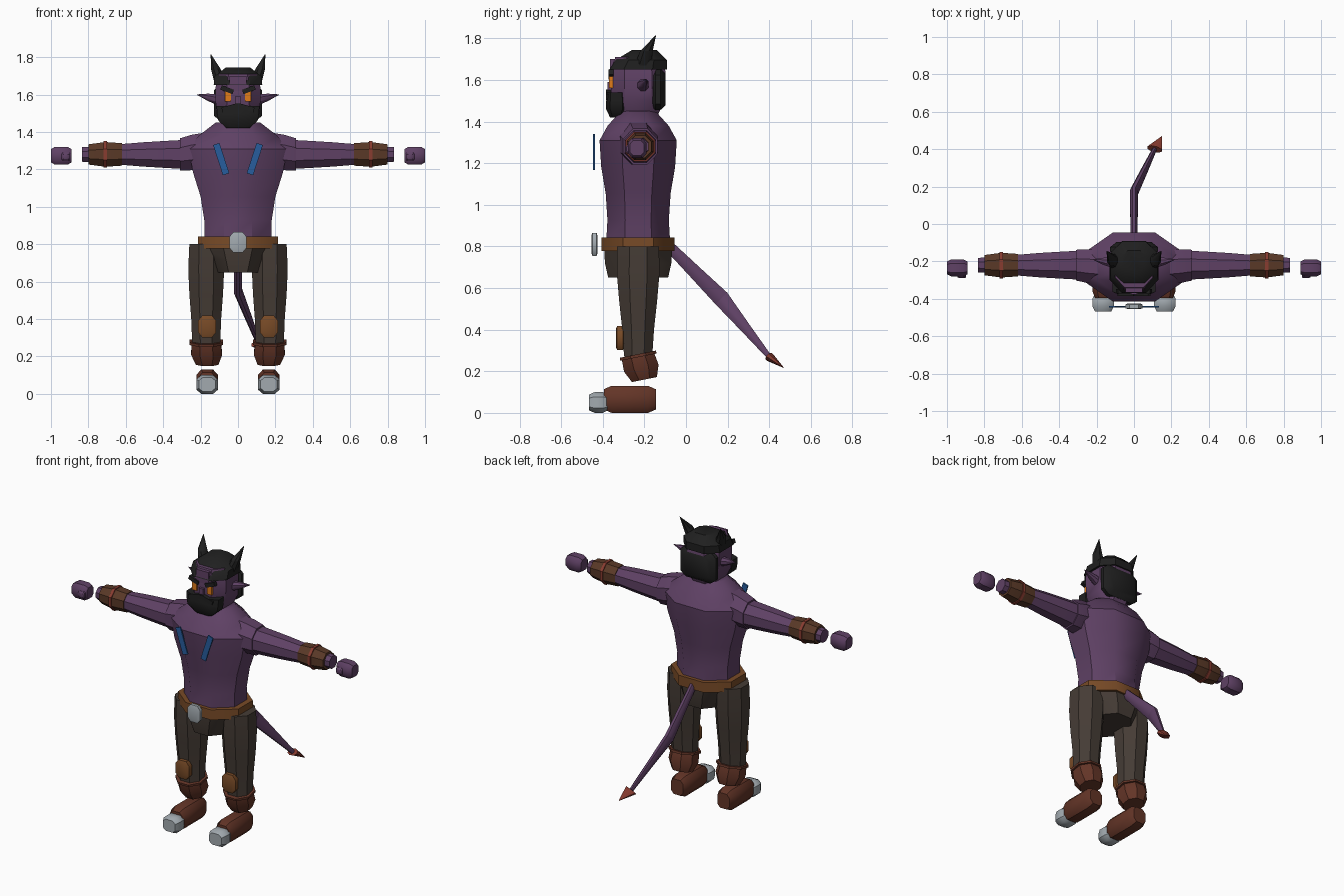
import bpy, bmesh
from math import radians
from mathutils import Vector, Matrix

cube = bpy.data.objects.get("Cube")
if cube:
    bpy.data.objects.remove(cube, do_unlink=True)


def material(name, red, green, blue):
    made = bpy.data.materials.new(name)
    made.use_nodes = True
    made.diffuse_color = (red, green, blue, 1)
    shader = made.node_tree.nodes["Principled BSDF"]
    shader.inputs["Base Color"].default_value = made.diffuse_color
    return made


skin = material("purple skin", .115, .053, .13)
cloth = material("dark brown cloth", .06, .045, .036)
boot_leather = material("red brown leather", .125, .035, .02)
belt_leather = material("tan leather", .19, .07, .02)
bracer_leather = material("bracer leather", .1, .04, .02)
dull_red = material("dull red", .25, .045, .03)
strap_blue = material("strap blue", .02, .11, .34)
hair_black = material("black hair", .014, .014, .014)
steel = material("grey steel", .36, .4, .43)
eye_orange = material("orange eye", .75, .2, .01)

X, Y, Z = Matrix.Identity(3)
FLOOR, FRONT, SIDE = (X, Y), (X, Z), (Y, Z)   # planes that cross-sections lie in
BODY_Y = -.23


def finish(name, bm, mat, pair):
    """Make one object, or a left one and its mirrored right partner."""
    for prefix, side in (("left_", 1), ("right_", -1)) if pair else (("", 1),):
        bmesh.ops.scale(bm, vec=(side, 1, 1), verts=bm.verts)
        bmesh.ops.recalc_face_normals(bm, faces=bm.faces)
        mesh = bpy.data.meshes.new(prefix + name)
        bm.to_mesh(mesh)
        mesh.materials.append(mat)
        ob = bpy.data.objects.new(prefix + name, mesh)
        bpy.context.collection.objects.link(ob)
        bpy.ops.object.select_all(action='DESELECT')
        bpy.context.view_layer.objects.active = ob
        ob.select_set(True)
        bpy.ops.object.shade_smooth_by_angle(angle=radians(40))
    bm.free()


def loft(name, mat, rings, plane, corner, pair):
    """Skin octagonal rings, each a centre and two half sizes in the plane."""
    bm = bmesh.new()
    quarter = [(1, -corner), (1, corner), (corner, 1), (-corner, 1)]
    outline = quarter + [(-u, -v) for u, v in quarter]
    loops = [[bm.verts.new(centre + plane[0] * wide * u + plane[1] * deep * v)
              for u, v in outline] for centre, wide, deep in rings]
    for low, high in zip(loops, loops[1:]):
        for i in range(len(outline)):
            bm.faces.new((low[i - 1], low[i], high[i], high[i - 1]))
    bm.faces.new(loops[0])
    bm.faces.new(loops[-1])
    finish(name, bm, mat, pair)


def limb(name, mat, start, end, radii, plane=FLOOR, ratio=(1, 1), corner=.42, pair=False):
    """Straight run of evenly spaced rings; ratio is depth over width at each end."""
    start, end = Vector(start), Vector(end)
    rings = []
    for i, radius in enumerate(radii):
        t = i / (len(radii) - 1)
        deep = radius * (ratio[0] + (ratio[1] - ratio[0]) * t)
        rings.append((start.lerp(end, t), radius, deep))
    loft(name, mat, rings, plane, corner, pair)


def barrel(name, mat, centre, size, plane, end=.75, shoulder=.7, corner=.55, pair=False):
    """Octagonal solid filling a box, its two ends narrowed."""
    half = Vector(size) / 2
    axis = plane[0].cross(plane[1])
    wide, deep, long = (abs(half.dot(d)) for d in (*plane, axis))
    rings = [(Vector(centre) + axis * long * t, wide * s, deep * s)
             for t, s in ((-1, end), (-shoulder, 1), (shoulder, 1), (1, end))]
    loft(name, mat, rings, plane, corner, pair)


def block(name, mat, centre, size, turn=0, pair=False):
    """Plain box turned about the front axis."""
    bm = bmesh.new()
    place = Matrix.Translation(centre) @ Matrix.Rotation(radians(turn), 4, 'Y')
    bmesh.ops.create_cube(bm, size=1, matrix=place @ Matrix.Diagonal((*size, 1)))
    finish(name, bm, mat, pair)


def spine(z):
    return 0, BODY_Y, z


def arm_at(x):
    return x, -.22, 1.28


def leg_at(z):
    return .17, BODY_Y, z


# Torso, belt and hips
limb("torso", skin, spine(.8), spine(1.31), (.18, .18, .2, .24, .265), ratio=(.86, .7))
limb("shoulder_slope", skin, spine(1.31), spine(1.45), (.265, .21, .12), ratio=(.7, .7))
barrel("belt", belt_leather, spine(.81), (.43, .35, .065), FLOOR, end=1, corner=.42)
barrel("buckle", steel, (0, -.44, .81), (.09, .03, .11), FRONT)
limb("hips", cloth, spine(.79), spine(.65), (.19, .155, .12), ratio=(.86, 1.2))

# Head, face and hair
limb("head", skin, spine(1.43), spine(1.71), (.085, .115, .12, .12, .1),
     ratio=(1.1, 1.1), corner=.5)
limb("hair_cap", hair_black, spine(1.65), (0, -.2, 1.745), (.13, .125, .065),
     ratio=(1.06, .9), corner=.5)
barrel("hair_back", hair_black, (0, -.135, 1.555), (.255, .075, .2), FRONT,
       shoulder=.3, corner=.7)
block("forehead", skin, (0, -.35, 1.66), (.09, .03, .08))
block("nose", skin, (0, -.36, 1.56), (.03, .035, .06))
limb("beard", hair_black, (0, -.335, 1.42), (0, -.335, 1.54), (.06, .105, .112, .115),
     ratio=(.5, .4), corner=.6)
limb("horn", hair_black, (.09, -.21, 1.66), (.12, -.19, 1.74), (.035, .025),
     ratio=(1.2, 1.2), pair=True)
limb("horn_tip", hair_black, (.12, -.19, 1.74), (.145, -.145, 1.815), (.025, .001),
     ratio=(1.2, 1.2), pair=True)
limb("ear", skin, (.1, -.21, 1.57), (.22, -.19, 1.6), (.03, .02, .001), SIDE, pair=True)
block("eye", eye_orange, (.053, -.36, 1.59), (.032, .02, .055), pair=True)
block("eyebrow", hair_black, (.058, -.36, 1.626), (.07, .025, .025), turn=-20, pair=True)
block("moustache", hair_black, (.042, -.37, 1.53), (.09, .03, .026), turn=16, pair=True)

# Chest straps
block("chest_strap", strap_blue, (.09, -.443, 1.255), (.036, .009, .17), turn=18, pair=True)

# Tail, bent sideways, with a pointed tip
slope = (Y + Z).normalized()
tail_bend, tail_end = Vector((0, .17, .55)), Vector((.11, .4, .27))
limb("tail_base", skin, (0, -.08, .8), tail_bend, (.018, .02, .022), (X, slope), (1.4, 1.8))
limb("tail_end", skin, tail_bend, tail_end, (.022, .018, .012), (X, slope), (1.8, 1))
across = (tail_end - tail_bend).cross(slope).normalized()
limb("tail_tip", dull_red, tail_end, (.15, .47, .217), (.04, .001), (across, slope), (.55, 1))

# Arms, bracers and hands
limb("shoulder", skin, (.19, BODY_Y, 1.3), arm_at(.31), (.09, .09, .082), SIDE,
     ratio=(1.05, 1.05), pair=True)
limb("arm", skin, arm_at(.24), arm_at(.64), (.08, .073, .065, .054), SIDE, pair=True)
limb("bracer", bracer_leather, arm_at(.62), arm_at(.8), (.06, .066, .054), SIDE, pair=True)
barrel("bracer_band", dull_red, arm_at(.71), (.018, .142, .142), SIDE, end=1, corner=.42,
       pair=True)
limb("wrist", skin, arm_at(.79), arm_at(.834), (.041, .039), SIDE, pair=True)
barrel("hand", skin, (.945, -.235, 1.273), (.11, .09, .096), SIDE, shoulder=.6, pair=True)
barrel("thumb", skin, (.92, -.27, 1.268), (.045, .04, .045), SIDE, pair=True)

# Legs and knee pads
limb("leg", cloth, leg_at(.8), leg_at(.27), (.09, .096, .09, .08, .075),
     ratio=(1.12, .9), pair=True)
barrel("knee_pad", belt_leather, (.165, -.317, .36), (.096, .04, .116), FRONT, pair=True)

# Boots with tilted cuffs, feet and steel toes
tilted = (X, Y + Z / 5)
barrel("boot_cuff", boot_leather, leg_at(.275), (.18, .17, .02), tilted, end=1, corner=.42,
       pair=True)
limb("boot_shaft", boot_leather, leg_at(.27), (.165, -.2, .16), (.078, .083, .06), tilted,
     pair=True)
barrel("foot", boot_leather, (.165, -.27, .065), (.116, .25, .13), FRONT, pair=True)
barrel("toe_cap", steel, (.165, -.42, .05), (.116, .094, .1), FRONT, shoulder=.4, pair=True)
